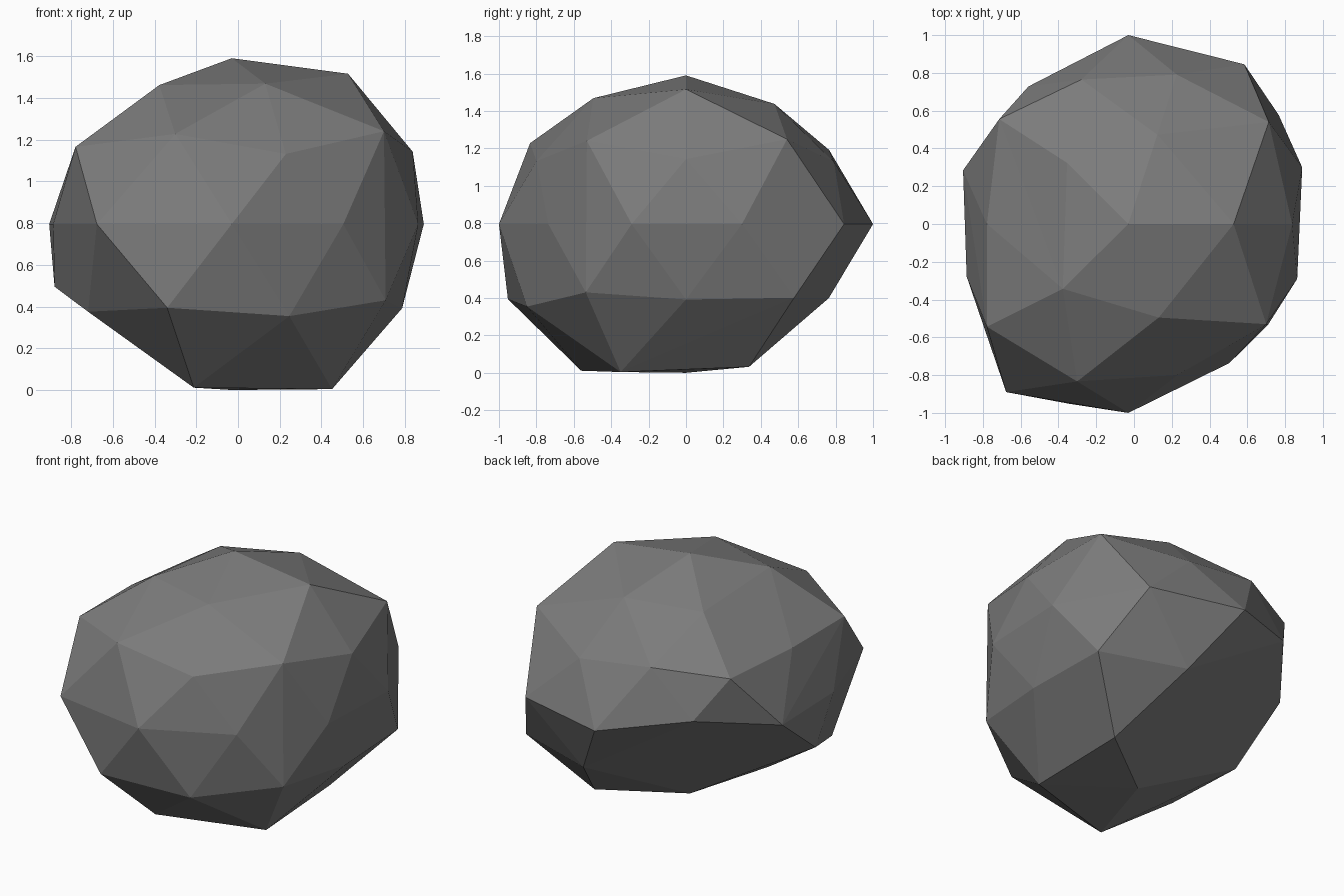
import bpy
import bmesh
from math import cos, sin, radians
from mathutils import Vector

default_cube = bpy.data.objects.get("Cube")
if default_cube:
    bpy.data.objects.remove(default_cube, do_unlink=True)

CENTRE = Vector((-0.03, 0, 0.795))

# Rings of a squashed icosphere: first angle, angle step, ring radius, height,
# then how far each corner is pushed out (None = corner broken off)
RINGS = {
    "crown": (0, 72, 0.526, 0.68, (1.06, 0.945, 0.95, 0.98, 0.99)),
    "shoulder": (0, 72, 0.894, 0.358, (0.97, 0.93, 1, 1.035, 0.94)),
    "upper_side": (36, 72, 0.851, 0.42, (1.08, 0.945, 0.88, 1.03, 1.06)),
    "waist": (18, 36, 1, 0, (0.968, 1.045, 1, 0.9, 0.92,
                             0.9, 1.1, 1, 0.91, 0.94)),
    "lower_side": (0, 72, 0.851, -0.42, (0.96, 0.943, None, 1, 1.05)),
    "hip": (36, 72, 0.894, -0.358, (1.1, None, 0.95, 1.12, 1.02)),
    "foot": (36, 72, 0.526, -0.7, (1.09, None, None, 1.12, 1.13)),
}

# Corners chipped sideways
NUDGES = {
    ("crown", 2): (0.08, 0.03, -0.03),
    ("crown", 3): (0.07, -0.04, 0),
    ("shoulder", 2): (0.04, 0.03, 0),
    ("waist", 3): (0, 0, 0.1),
    ("hip", 2): (0, -0.1, 0.04),
}


def stone_corners():
    """Yield every corner of the boulder, poles included."""
    yield CENTRE + Vector((0, 0, 0.795))
    yield CENTRE - Vector((0, 0, 0.795))
    for ring, (start, step, radius, height, pushes) in RINGS.items():
        for index, push in enumerate(pushes):
            if push is None:
                continue
            angle = radians(start + step * index)
            direction = Vector((radius * cos(angle), radius * sin(angle), height))
            nudge = Vector(NUDGES.get((ring, index), (0, 0, 0)))
            yield CENTRE + direction * push + nudge


def flat_material(name, colour):
    """Make a plain matte material of one colour."""
    material = bpy.data.materials.new(name)
    material.use_nodes = True
    material.diffuse_color = colour
    shader = material.node_tree.nodes["Principled BSDF"]
    shader.inputs["Base Color"].default_value = colour
    shader.inputs["Roughness"].default_value = 0.9
    return material


# Boulder: flat facets stretched over the corners
bm = bmesh.new()
for corner in stone_corners():
    bm.verts.new(corner)
hull = bmesh.ops.convex_hull(bm, input=bm.verts[:])
buried = [v for v in bm.verts if not v.link_faces]
bmesh.ops.delete(bm, geom=buried, context="VERTS")
bmesh.ops.recalc_face_normals(bm, faces=bm.faces[:])

mesh = bpy.data.meshes.new("boulder")
bm.to_mesh(mesh)
bm.free()
mesh.materials.append(flat_material("stone_grey", (0.2, 0.2, 0.2, 1)))
boulder = bpy.data.objects.new("boulder", mesh)
bpy.context.collection.objects.link(boulder)
